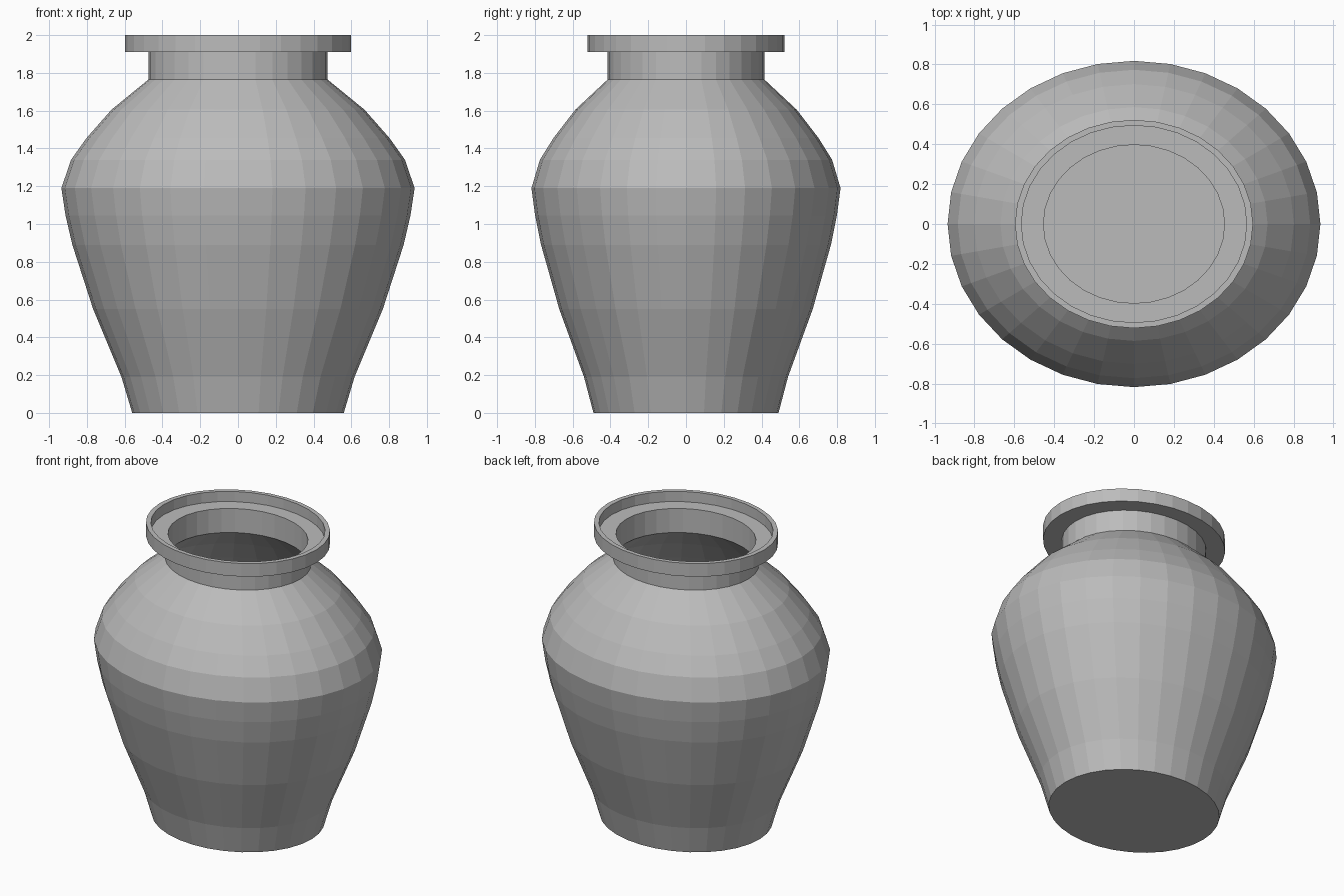
import bpy
import bmesh
from math import cos, sin, tau

SIDES = 32
DEPTH = 0.875      # the body is slightly oval
WALL = 0.02

cube = bpy.data.objects.get("Cube")
if cube:
    bpy.data.objects.remove(cube, do_unlink=True)

clay = bpy.data.materials.new("grey clay")
clay.use_nodes = True
grey = (0.5, 0.5, 0.5, 1)
clay.diffuse_color = grey
clay.node_tree.nodes["Principled BSDF"].inputs["Base Color"].default_value = grey

# Body from foot to shoulder (radius, height)
body = [(0.56, 0), (0.617, 0.19), (0.767, 0.55), (0.877, 0.89), (0.913, 1.045),
        (0.935, 1.19), (0.884, 1.34), (0.802, 1.455), (0.67, 1.605), (0.474, 1.765)]
# Neck, flared rim and the recessed seat inside it
rim = [(0.474, 1.91), (0.597, 1.91), (0.597, 2), (0.565, 2), (0.565, 1.93), (0.454, 1.93)]
# Inner wall follows the body down to the floor
inside = [(r - WALL, z) for r, z in reversed(body[1:])] + [(body[0][0] - WALL, WALL)]


def lathe(name, profile):
    """Turn a profile about z, closing both ends with flat discs."""
    bm = bmesh.new()
    rings = [[bm.verts.new((r * cos(tau * i / SIDES), DEPTH * r * sin(tau * i / SIDES), z))
              for i in range(SIDES)] for r, z in profile]
    for low, high in zip(rings, rings[1:]):
        for i in range(SIDES):
            j = (i + 1) % SIDES
            bm.faces.new((low[i], low[j], high[j], high[i]))
    bm.faces.new(rings[0][::-1])
    bm.faces.new(rings[-1])
    mesh = bpy.data.meshes.new(name)
    bm.to_mesh(mesh)
    bm.free()
    mesh.materials.append(clay)
    obj = bpy.data.objects.new(name, mesh)
    bpy.context.collection.objects.link(obj)
    return obj


lathe("jar", body + rim + inside)
